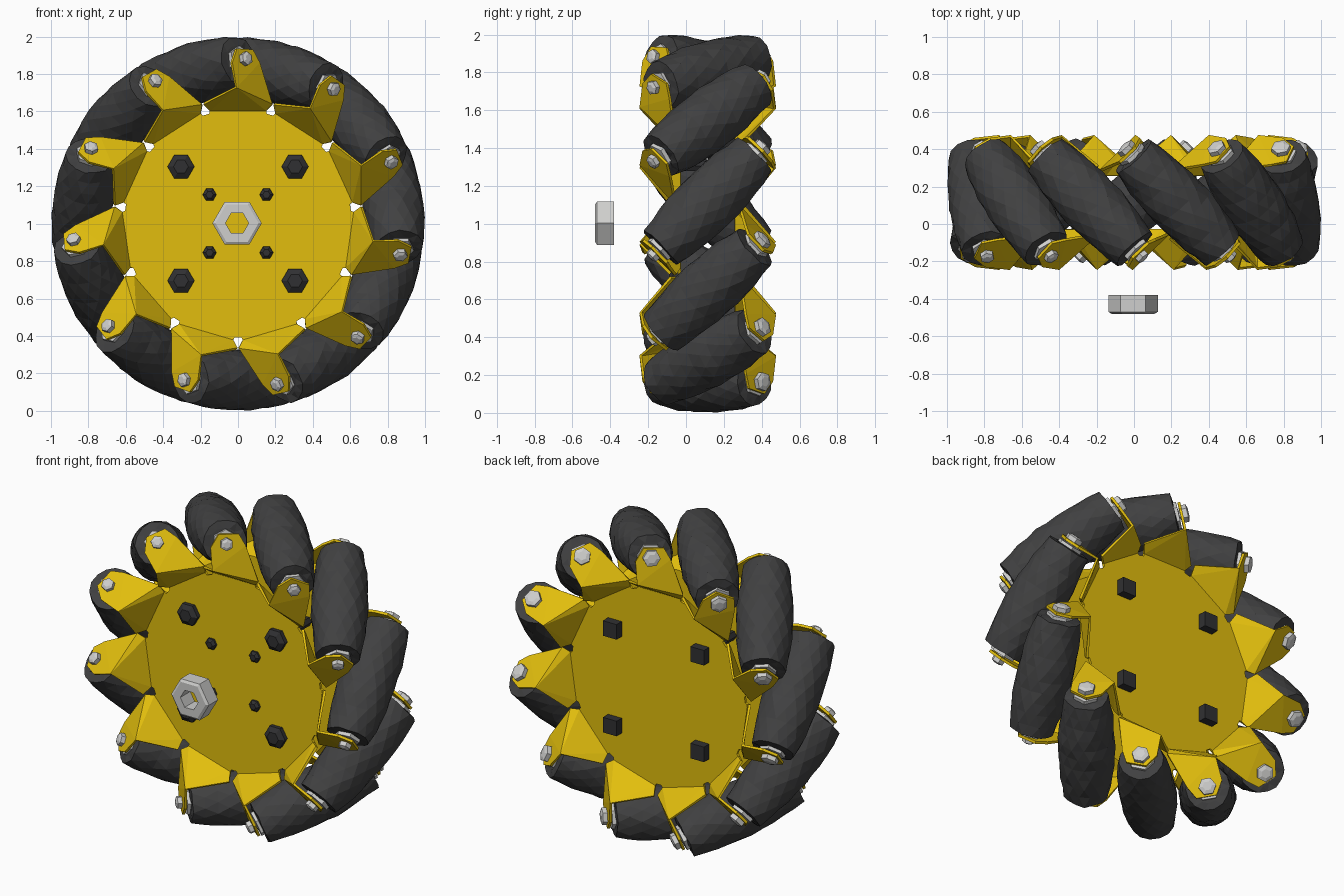
import bpy, bmesh, math, random
from mathutils import Matrix, Vector

if "Cube" in bpy.data.objects:
    bpy.data.objects.remove(bpy.data.objects["Cube"])

random.seed(4)
N = 11                          # rollers around the wheel
STEP = 2 * math.pi / N
YC = 0.115                      # middle plane of the wheel
CENTRE = Matrix.Translation((0, YC, 1.0))


def material(name, rgb):
    m = bpy.data.materials.new(name)
    m.diffuse_color = (*rgb, 1)
    m.use_nodes = True
    m.node_tree.nodes["Principled BSDF"].inputs["Base Color"].default_value = m.diffuse_color
    return m


YELLOW = material("yellow paint", (0.76, 0.515, 0.004))
RUBBER = material("dark rubber", (0.052, 0.052, 0.053))
BLACK = material("black bolt", (0.030, 0.030, 0.032))
STEEL = material("light steel", (0.62, 0.62, 0.61))


def finish(bm, name, mat, matrix=None):
    bmesh.ops.recalc_face_normals(bm, faces=bm.faces)
    me = bpy.data.meshes.new(name)
    bm.to_mesh(me)
    bm.free()
    me.materials.append(mat)
    ob = bpy.data.objects.new(name, me)
    bpy.context.collection.objects.link(ob)
    if matrix is not None:
        ob.matrix_world = matrix
    return ob


def lathe(bm, profile, sides, jitter=0.0, closed=False):
    """Revolve (radius, z) points about z; open profiles get end caps."""
    rings = []
    for i, (r, z) in enumerate(profile):
        ring = []
        for k in range(sides):
            a = 2 * math.pi * (k + 0.5 * (i % 2 if jitter else 0)) / sides
            rr = r + random.uniform(-jitter, jitter)
            zz = z + random.uniform(-jitter, jitter)
            ring.append(bm.verts.new((rr * math.cos(a), rr * math.sin(a), zz)))
        rings.append(ring)
    pairs = list(zip(rings, rings[1:]))
    if closed:
        pairs.append((rings[-1], rings[0]))
    for idx, (p, q) in enumerate(pairs):
        for k in range(sides):
            n = (k + 1) % sides
            if not jitter:
                bm.faces.new((p[k], p[n], q[n], q[k]))
            elif idx % 2 == 0:          # staggered triangles
                bm.faces.new((p[k], p[n], q[k]))
                bm.faces.new((p[n], q[n], q[k]))
            else:
                bm.faces.new((p[k], q[n], q[k]))
                bm.faces.new((p[k], p[n], q[n]))
    if not closed:
        bm.faces.new(rings[0][::-1])
        bm.faces.new(rings[-1])


# ---- Rollers: barrels at 45 degrees whose bulge follows the wheel rim ----
RC = 0.835                      # roller axis distance from the wheel centre
AXIS = Vector((1, -1, 0)).normalized()
ALIGN = Vector((0, 0, 1)).rotation_difference(AXIS).to_matrix().to_4x4()


def rim(s):
    return 0.999 - math.sqrt(RC * RC + s * s / 2)


for i in range(N):
    mat = (CENTRE @ Matrix.Rotation((i - 0.5) * STEP, 4, 'Y')
           @ Matrix.Translation((0, 0, RC)) @ ALIGN)
    bm = bmesh.new()
    stations = [-0.35 + 0.7 * k / 10 for k in range(11)]
    prof = [(0.085, -0.352)] + [(rim(s), s) for s in stations] + [(0.085, 0.352)]
    lathe(bm, prof, 14, jitter=0.005)
    finish(bm, f"roller_{i + 1}", RUBBER, mat)

    # roller axle with end washers, a bolt head in front and a wider nut behind
    bm = bmesh.new()
    front = [(0.03, 0.34), (0.078, 0.34), (0.078, 0.372), (0.028, 0.374),
             (0.028, 0.395), (0.038, 0.395), (0.038, 0.422), (0.02, 0.43)]
    back = [(min(r * 1.35, 0.078) if z > 0.39 else r, -z) for r, z in front]
    lathe(bm, back[::-1] + front, 6)
    finish(bm, f"roller_axle_{i + 1}", STEEL, mat)


# ---- Side plates: eleven-sided disc with folded tabs ----
PLATE = -0.035 - YC
U = Matrix.Rotation(-0.5 * STEP, 3, 'Y') @ AXIS                 # roller axis
TIP = Vector((0.031, -0.156 - YC, 0.88))                        # axle hole


def on_tab(x, z):
    """Point of the tab plane, which is square to the roller axis."""
    y = TIP.y - (U.x * (x - TIP.x) + U.z * (z - TIP.z)) / U.y
    return Vector((x, y, z))


def side_plate(name, matrix):
    bm = bmesh.new()
    outline = []
    for i in range(N):
        rot = Matrix.Rotation(i * STEP, 3, 'Y')

        def vert(p):
            return bm.verts.new(rot @ Vector(p))
        a = vert((-0.150, PLATE, 0.607))
        b = vert((0.150, PLATE, 0.607))
        # relief hole at the corner between neighbouring tabs
        c1 = vert((0.154, PLATE, 0.588))
        c2 = vert(Matrix.Rotation(STEP, 3, 'Y') @ Vector((-0.154, PLATE, 0.588)))
        outline += [a, b, c1, c2]
        # sloping gusset, then the tab that carries the axle
        a2 = vert((-0.183, PLATE - 0.045, 0.643))
        b2 = vert((0.180, PLATE - 0.02, 0.643))
        low = vert(on_tab(-0.012, 0.73))
        rest = [vert(on_tab(x, z)) for x, z in
                ((0.112, 0.86), (0.075, 0.93), (-0.01, 0.935), (-0.035, 0.86))]
        bm.faces.new((a, a2, low))
        bm.faces.new((b, a, low))
        bm.faces.new((b, low, b2))
        bm.faces.new((b2, low, rest[0]))
        bm.faces.new([rest[0], low] + rest[:0:-1])
    bm.faces.new(outline)
    ob = finish(bm, name, YELLOW, matrix)
    sol = ob.modifiers.new("thickness", 'SOLIDIFY')
    sol.thickness = 0.016
    sol.offset = 0


BACK = CENTRE @ Matrix.Rotation(math.pi, 4, 'Z')
side_plate("front_plate", CENTRE)
side_plate("back_plate", BACK)

# ---- Bolts: z of the lathe points to the front ----
TO_FRONT = Matrix.Rotation(math.pi / 2, 4, 'X')
for sx in (-1, 1):
    for sz in (-1, 1):
        tag = ("left" if sx < 0 else "right") + ("_low" if sz < 0 else "_high")
        # large through bolt with domed six-sided head
        bm = bmesh.new()
        lathe(bm, [(0.03, -0.27), (0.03, 0.035), (0.07, 0.035),
                   (0.072, 0.07), (0.04, 0.09)], 6)
        finish(bm, f"large_bolt_{tag}", BLACK,
               Matrix.Translation((sx * 0.305, 0, 1 + sz * 0.305)) @ TO_FRONT)
        # square nut on the back plate
        bm = bmesh.new()
        bmesh.ops.create_cube(bm, size=1, matrix=Matrix.Diagonal((0.095, 0.06, 0.095, 1)))
        finish(bm, f"back_nut_{tag}", BLACK,
               Matrix.Translation((sx * 0.305, 0.295, 1 + sz * 0.305)))
        # small bolt
        bm = bmesh.new()
        lathe(bm, [(0.037, 0.03), (0.037, 0.055), (0.02, 0.07)], 6)
        finish(bm, f"small_bolt_{tag}", BLACK,
               Matrix.Translation((sx * 0.152, 0, 1 + sz * 0.155)) @ TO_FRONT)

# ---- Shaft collar standing clear in front of the wheel ----
bm = bmesh.new()
lathe(bm, [(0.132, 0.38), (0.132, 0.47), (0.115, 0.48), (0.062, 0.48), (0.062, 0.38)],
      6, closed=True)
finish(bm, "shaft_collar", STEEL, Matrix.Translation((-0.005, 0, 1.003)) @ TO_FRONT)
